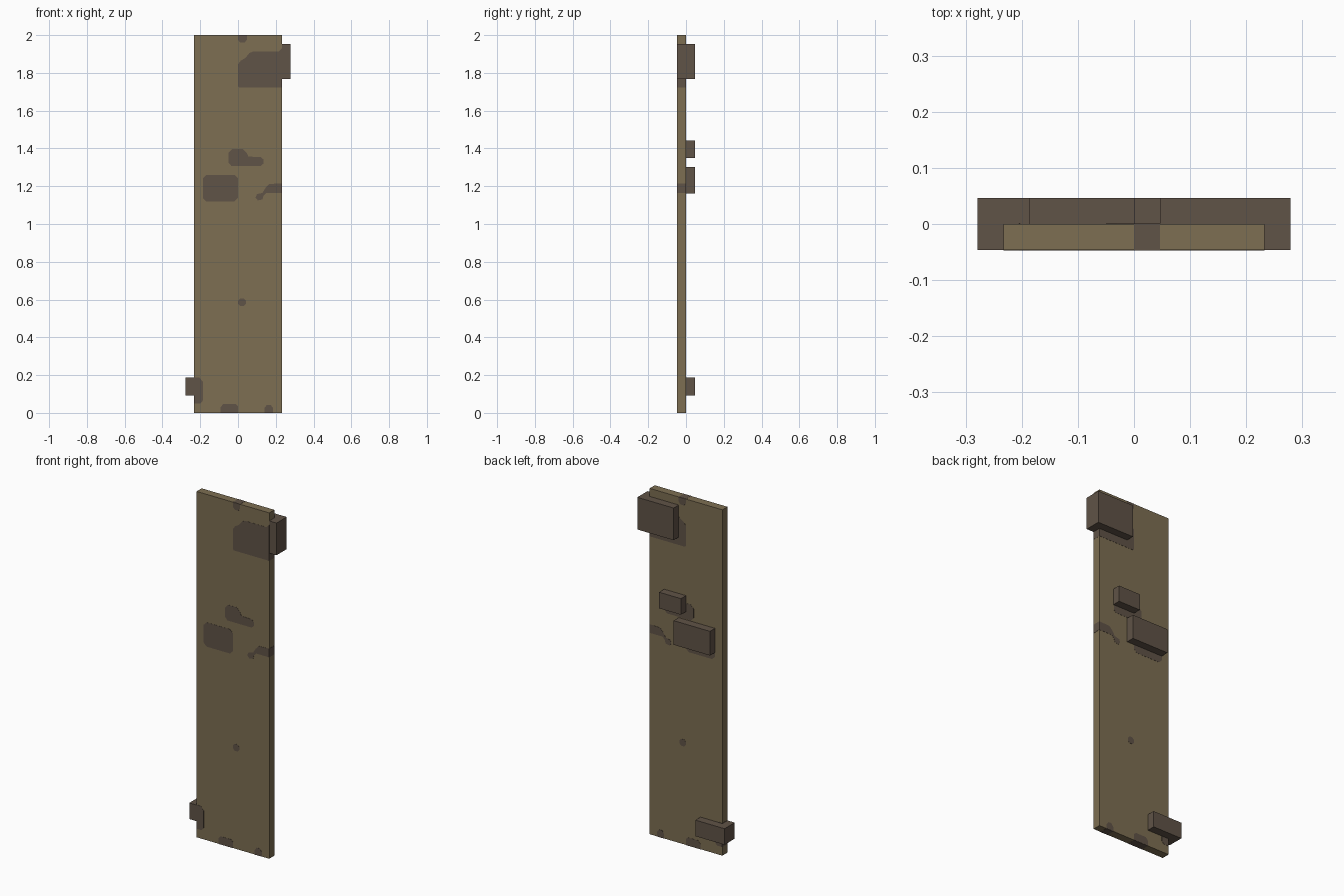
import bpy, bmesh
from mathutils import Vector

if "Cube" in bpy.data.objects:
    bpy.data.objects.remove(bpy.data.objects["Cube"], do_unlink=True)

U = 2 / 43            # module: the board is 10 x 1 x 43 modules
W = 5 * U             # half width of the board
P = 0.001             # how far painted plates stand proud


def srgb(hex_code):
    vals = [int(hex_code[i:i + 2], 16) / 255 for i in (0, 2, 4)]
    return [v / 12.92 if v <= 0.04045 else ((v + 0.055) / 1.055) ** 2.4 for v in vals] + [1]


def material(name, hex_code):
    m = bpy.data.materials.new(name)
    m.use_nodes = True
    m.diffuse_color = srgb(hex_code)
    m.node_tree.nodes["Principled BSDF"].inputs["Base Color"].default_value = srgb(hex_code)
    return m


wood = material("weathered wood", "7D6E52")
dark = material("dark brown", "605347")


def prism(name, points, direction, mat):
    """Extrude a flat outline of 3D points along a direction."""
    bm = bmesh.new()
    face = bm.faces.new([bm.verts.new(p) for p in points])
    ext = bmesh.ops.extrude_face_region(bm, geom=[face], use_keep_orig=True)
    verts = [g for g in ext["geom"] if isinstance(g, bmesh.types.BMVert)]
    bmesh.ops.translate(bm, verts=verts, vec=Vector(direction))
    bmesh.ops.recalc_face_normals(bm, faces=bm.faces)
    mesh = bpy.data.meshes.new(name)
    bm.to_mesh(mesh)
    bm.free()
    mesh.materials.append(mat)
    ob = bpy.data.objects.new(name, mesh)
    bpy.context.collection.objects.link(ob)
    return ob


def box(name, x0, x1, y0, y1, z0, z1, mat):
    pts = [(x0, y0, z0), (x1, y0, z0), (x1, y1, z0), (x0, y1, z0)]
    return prism(name, pts, (0, 0, z1 - z0), mat)


def rounded(x0, x1, z0, z1, c):
    """Rectangle outline with clipped corners."""
    return [(x0 + c, z0), (x1 - c, z0), (x1, z0 + c), (x1, z1 - c),
            (x1 - c, z1), (x0 + c, z1), (x0, z1 - c), (x0, z0 + c)]


# Board
box("board", -W, W, -U, 0, 0, 2, wood)

# Blocks on the back
box("middle_block", -4 * U, U, 0, U, 25 * U, 28 * U, dark)
box("small_block", 0, 3 * U, 0, U, 29 * U, 31 * U, dark)


# Corner blocks that wrap round a side edge (L-shaped plan)
def corner_block(name, side, inner, z0, z1):
    plan = [(inner, 0), (W, 0), (W, -U), (W + U, -U), (W + U, U), (inner, U)]
    prism(name, [(side * x, y, z0) for x, y in plan], (0, 0, z1 - z0), dark)


corner_block("top_left_block", 1, U, 38 * U, 42 * U)
corner_block("bottom_right_block", -1, 2 * U, 2 * U, 4 * U)

# Stains: outlines in x and z, repeated on the front and the back
stains = {
    "upper_stain": [(0.006, 1.723), (W, 1.723), (W, 1.93), (0.215, 1.913), (0.08, 1.913),
                    (0.06, 1.905), (0.04, 1.88), (0.015, 1.865), (0, 1.845), (0, 1.73)],
    "top_edge_stain": [(0, 2), (0, 1.975), (0.012, 1.96), (0.035, 1.96), (U, 1.975), (U, 2)],
    "comma_stain": [(-0.05, 1.325), (-0.035, 1.307), (0.12, 1.307), (0.135, 1.32), (0.135, 1.342),
                    (0.12, 1.354), (0.055, 1.357), (0.045, 1.378), (0.025, 1.398),
                    (-0.03, 1.398), (-0.05, 1.378)],
    "square_stain": rounded(-4 * U, 0, 1.12, 1.26, 0.018),
    "side_stain": [(W, 1.165), (0.15, 1.165), (0.135, 1.15), (0.13, 1.13), (0.105, 1.125),
                   (0.093, 1.14), (0.1, 1.158), (0.13, 1.165), (0.145, 1.19), (0.165, 1.212),
                   (W, 1.215)],
    "spot_stain": rounded(0, 0.042, 0.566, 0.606, 0.012),
    "lower_stain": [(-W, 0.05), (-0.2, 0.05), (-4 * U, 0.065), (-4 * U, 0.165),
                    (-0.205, 0.188), (-W, 0.188)],
    "bottom_stain": [(-0.093, 0), (0, 0), (0, 0.035), (-0.012, U), (-0.078, U), (-0.093, 0.03)],
    "small_bottom_stain": [(3 * U, 0), (4 * U, 0), (4 * U, 0.025), (0.172, 0.043),
                           (0.153, 0.043), (3 * U, 0.025)],
}
for name, outline in stains.items():
    for where, y in (("front", -U), ("back", 0)):
        prism(f"{name}_{where}", [(x, y - P, z) for x, z in outline], (0, 2 * P, 0), dark)

# Stains carried over the narrow edges of the board
for name, x0, x1, z in (("top_edge_mark", 0, U, 2), ("bottom_edge_mark", -2 * U, 0, 0),
                        ("small_bottom_edge_mark", 3 * U, 4 * U, 0)):
    z0, z1 = (z - P, z) if z == 0 else (z, z + P)
    box(name, x0, x1, -U, 0, z0, z1, dark)
for name, x, z0, z1 in (("left_edge_mark", W, 1.165, 1.215), ("left_upper_edge_mark", W, 1.723, 1.77),
                        ("right_edge_mark", -W, 0.05, 0.188)):
    box(name, x - P, x + P, -U, 0, z0, z1, dark)
